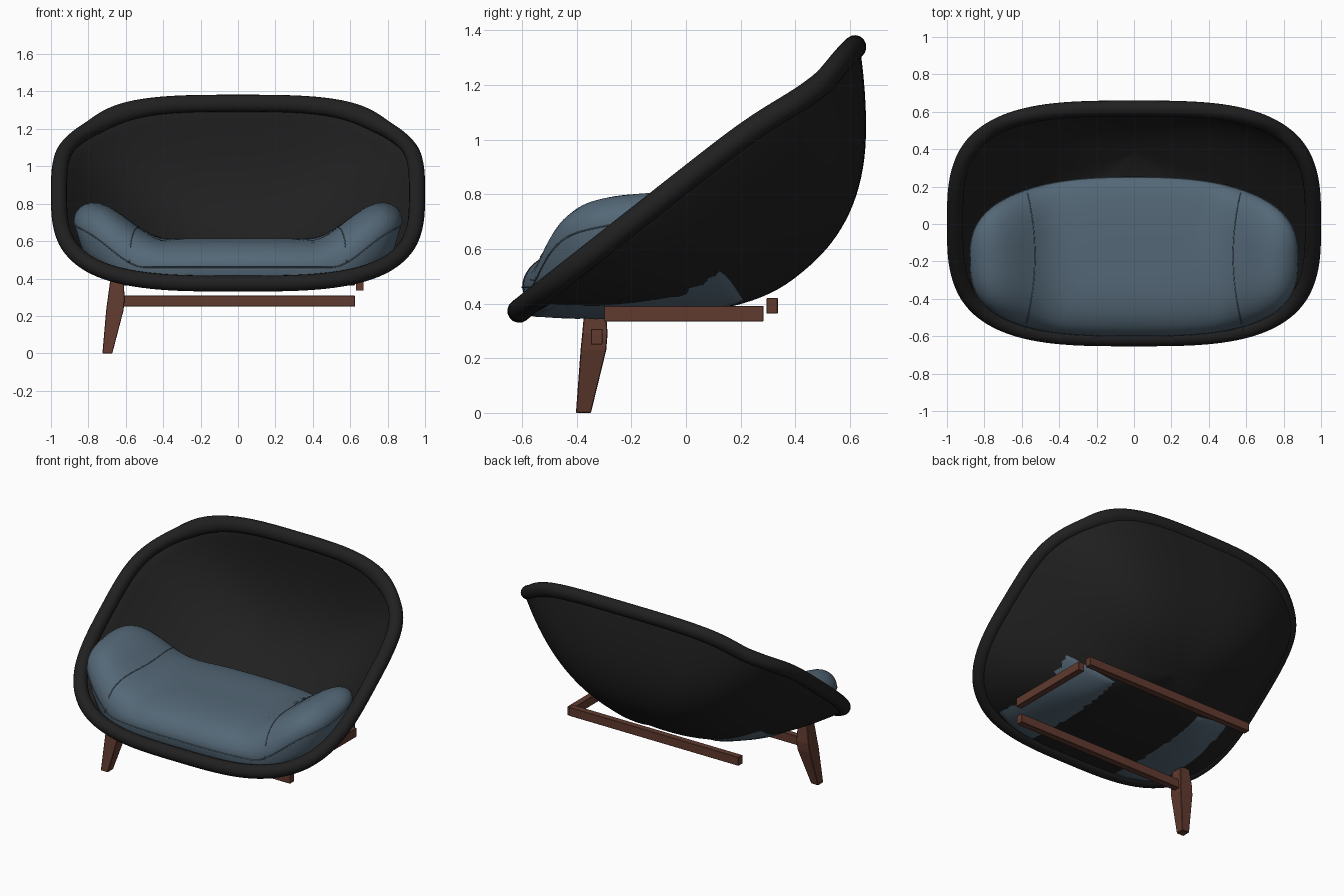
import bpy, bmesh, math
from mathutils import Vector
from mathutils.bvhtree import BVHTree

if "Cube" in bpy.data.objects:
    bpy.data.objects.remove(bpy.data.objects["Cube"])


def material(name, col):
    m = bpy.data.materials.new(name)
    m.diffuse_color = (*col, 1)
    m.use_nodes = True
    m.node_tree.nodes["Principled BSDF"].inputs["Base Color"].default_value = m.diffuse_color
    return m


BLACK = material("black shell", (0.0145, 0.0145, 0.0145))
BLUE = material("blue grey fabric", (0.088, 0.137, 0.183))
WOOD = material("brown wood", (0.118, 0.043, 0.028))
N = 128


def ss(t):
    t = max(0, min(1, t))
    return t * t * (3 - 2 * t)


def spow(v, p):
    return math.copysign(abs(v) ** p, v)


def add_object(name, bm, mat, smooth=True):
    bmesh.ops.recalc_face_normals(bm, faces=bm.faces)
    for f in bm.faces:
        f.smooth = smooth
    me = bpy.data.meshes.new(name)
    bm.to_mesh(me)
    me.materials.append(mat)
    ob = bpy.data.objects.new(name, me)
    bpy.context.collection.objects.link(ob)
    return ob


def skin(name, rings, mat, poles=None):
    """Bridge rings of points; end in two pole points or close as a loop."""
    bm = bmesh.new()
    vs = [[bm.verts.new(p) for p in r] for r in rings]
    pairs = list(zip(vs, vs[1:]))
    if not poles:
        pairs.append((vs[-1], vs[0]))
    for a, b in pairs:
        for i in range(len(a)):
            j = (i + 1) % len(a)
            bm.faces.new((a[i], a[j], b[j], b[i]))
    if poles:
        for pole, r in zip(poles, (vs[0], vs[-1])):
            c = bm.verts.new(pole)
            for i in range(len(r)):
                bm.faces.new((c, r[i], r[(i + 1) % len(r)]))
    return add_object(name, bm, mat), bm


# Tilted bowl: rim is a superellipse in a sloping plane
CU, SU = 0.7855, 0.619
HX, HU = 0.957, 0.782
E = 2 / 3.25


def tilt(x, u, d, r):
    w = 0.24 if u < 0.62 else 0.1
    sag = 0.04 * math.exp(-((u - 0.62) / w) ** 2) * r * r
    return Vector((x, 0.003 + u * CU + d * SU, 0.857 + u * SU - d * CU - sag))


def bowl(t, r, depth, grow=1.0):
    x, u = HX * spow(math.cos(t), E) * grow, HU * spow(math.sin(t), E) * grow
    p = 2.4 - 0.8 * max(0, -math.sin(t)) ** 2
    v = tilt(x * r, u * r + 0.095 * (1 - r), depth * (1 - r ** p), r)
    v.z = max(v.z, 0.338 if depth > 0.51 else 0.36)
    return v


ANG = [2 * math.pi * (i + 0.5) / N for i in range(N)]
NR = 24
outer = [[bowl(t, i / NR, 0.53, 1.028) for t in ANG] for i in range(1, NR + 1)]
inner = [[bowl(t, 0.975 * i / NR, 0.495) for t in ANG] for i in range(NR, 0, -1)]
_, shell_bm = skin("shell", outer + inner, BLACK, (bowl(0, 0, 0.53), bowl(0, 0, 0.495)))
shell_bm.normal_update()
tree = BVHTree.FromBMesh(shell_bm)

# Rolled rim
rim = []
for k in range(16):
    a = 2 * math.pi * k / 16
    ring = []
    for t in ANG:
        cx, cy = spow(math.cos(t), E), spow(math.sin(t), E)
        n = Vector((spow(cx, 2.25) / HX, spow(cy, 2.25) / HU)).normalized() * 0.043 * math.cos(a)
        ring.append(tilt(HX * cx + n.x, HU * cy + n.y, 0.043 * math.sin(a), 1))
    rim.append(ring)
skin("rim", rim, BLACK)

# Seat cushion with raised ends
CX, CY, Y0 = 0.878, 0.425, -0.175


def exponent(y):
    return 2.5 if y > Y0 else 2.9


def outline(t, q):
    e = 2 / (2.5 if math.sin(t) > 0 else 2.9)
    return CX * q * spow(math.cos(t), e), Y0 + CY * q * spow(math.sin(t), e)


def edge_z(x, y):
    return 0.46 + 0.09 * ss((y + 0.5) / 0.6) + 0.2 * ss((abs(x) - 0.5) / 0.37)


def top_z(x, y):
    e = exponent(y)
    q = (abs(x / CX) ** e + abs((y - Y0) / CY) ** e) ** (1 / e)
    crown = 0.615 + 0.28 * ss((abs(x) - 0.38) / 0.44)
    ez = edge_z(x, y)
    return ez + (crown - ez) * math.sqrt(max(0, 1 - q ** 3.6))


def bottom_z(x, y):
    hit = tree.ray_cast(Vector((x, y, -1)), Vector((0, 0, 1)))[0]
    s = hit.z if hit else 0.42
    lower = ss((abs(x) - 0.25) / 0.12) * (1 - ss((abs(x) - 0.58) / 0.14))
    return min(s + 0.016 - 0.025 * lower, edge_z(x, y) - 0.03)


rings = []
for q in [0.1, 0.2, 0.3, 0.4, 0.5, 0.6, 0.7, 0.78, 0.85, 0.9, 0.94, 0.97, 0.985, 0.995, 1]:
    rings.append([(x, y, top_z(x, y)) for x, y in (outline(t, q) for t in ANG)])
edge = rings[-1]
rings.append([(x, y, 0.5 * edge_z(x, y) + 0.5 * bottom_z(x, y))
              for x, y in (outline(t, 0.975) for t in ANG)])
for q in [0.94, 0.88, 0.8, 0.7, 0.6, 0.5, 0.4, 0.3, 0.2, 0.1]:
    rings.append([(x, y, bottom_z(x, y)) for x, y in (outline(t, q) for t in ANG)])
skin("seat_cushion", rings, BLUE, ((0, Y0, top_z(0, Y0)), (0, Y0, bottom_z(0, Y0))))


# Stitched seams
def seam(name, pts, closed):
    cu = bpy.data.curves.new(name, 'CURVE')
    cu.dimensions = '3D'
    cu.bevel_depth = 0.003
    cu.bevel_resolution = 1
    sp = cu.splines.new('POLY')
    sp.points.add(len(pts) - 1)
    for p, c in zip(sp.points, pts):
        p.co = (*c, 1)
    sp.use_cyclic_u = closed
    cu.materials.append(BLUE)
    bpy.context.collection.objects.link(bpy.data.objects.new(name, cu))


seam("edge_seam", edge, True)
for side, label in ((-1, "left"), (1, "right")):
    pts = []
    for i in range(41):
        y = -0.57 + 0.77 * i / 40
        x = side * (0.53 + 0.35 * (y + 0.17) ** 2)
        pts.append((x, y, top_z(x, y)))
    seam(label + "_seam", pts, False)


# Wooden frame: stacked rectangles (x0, x1, y0, y1, z)
def loft(name, sections, bevel):
    bm = bmesh.new()
    vs = [[bm.verts.new(p) for p in ((a, c, z), (b, c, z), (b, d, z), (a, d, z))]
          for a, b, c, d, z in sections]
    bm.faces.new(vs[0])
    bm.faces.new(vs[-1])
    for lo, hi in zip(vs, vs[1:]):
        for i in range(4):
            j = (i + 1) % 4
            bm.faces.new((lo[i], lo[j], hi[j], hi[i]))
    ob = add_object(name, bm, WOOD, False)
    mod = ob.modifiers.new("soft edges", 'BEVEL')
    mod.width = bevel
    mod.segments = 1


def rail(name, x0, x1, y0, y1, z0, z1):
    loft(name, [(x0, x1, y0, y1, z0), (x0, x1, y0, y1, z1)], 0.002)


rail("front_rail", -0.62, 0.625, -0.348, -0.306, 0.25, 0.308)
rail("back_rail", -0.62, 0.625, 0.294, 0.336, 0.363, 0.42)
rail("side_rail", 0.63, 0.672, -0.3, 0.284, 0.335, 0.392)
loft("front_leg", [(-0.725, -0.672, -0.403, -0.348, 0), (-0.705, -0.612, -0.386, -0.292, 0.23),
                   (-0.697, -0.606, -0.38, -0.287, 0.29), (-0.682, -0.612, -0.37, -0.295, 0.4)], 0.003)
